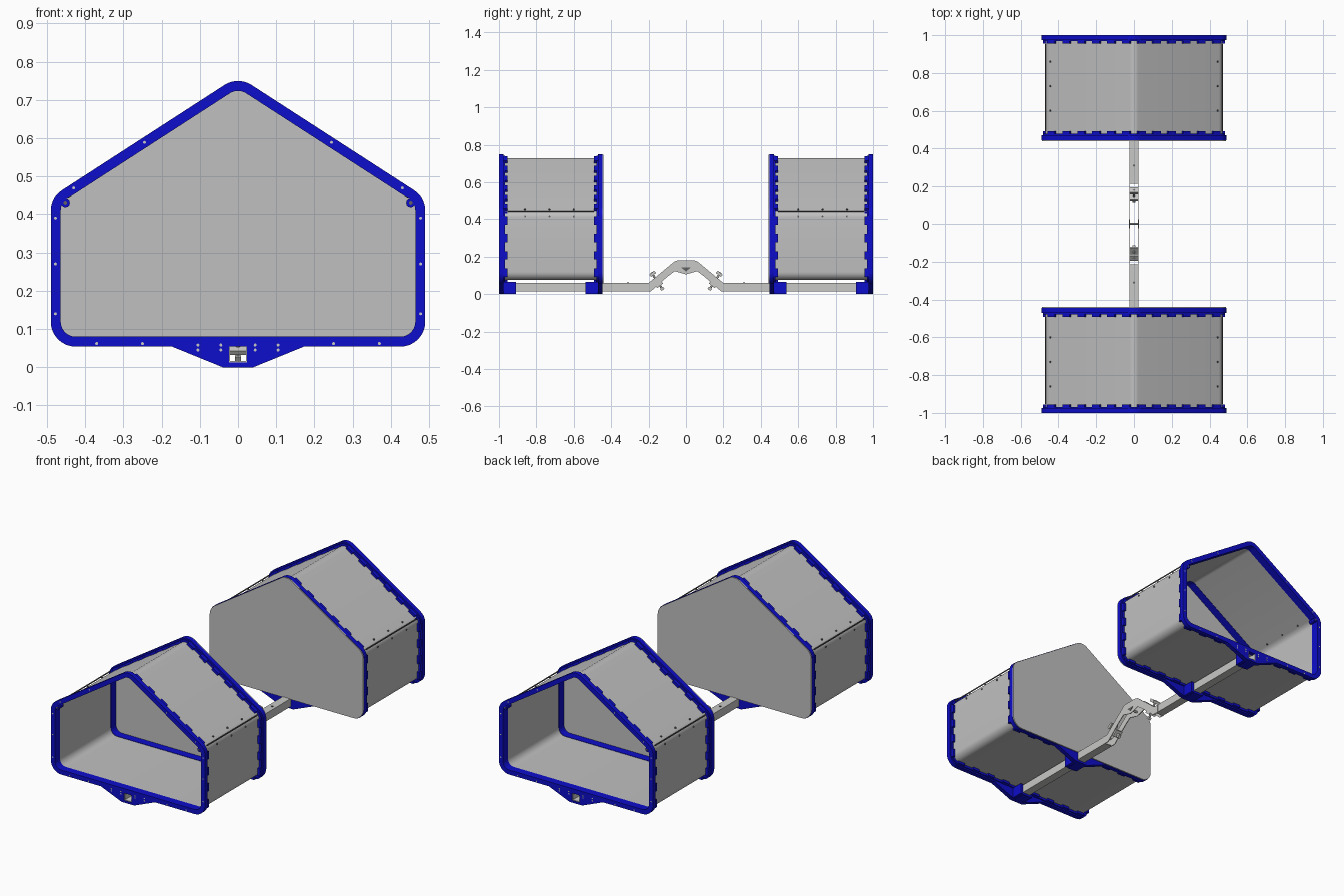
import bpy, bmesh, math
from mathutils import Matrix, Vector

if "Cube" in bpy.data.objects:
    bpy.data.objects.remove(bpy.data.objects["Cube"])


def material(name, rgb):
    m = bpy.data.materials.new(name)
    m.use_nodes = True
    m.diffuse_color = (*rgb, 1)
    m.node_tree.nodes["Principled BSDF"].inputs["Base Color"].default_value = (*rgb, 1)
    return m


BLUE = material("blue plastic", (0.004, 0.004, 0.6))
GREY = material("sheet grey", (0.53, 0.53, 0.53))
METAL = material("light metal", (0.58, 0.58, 0.57))
DARK = material("dark fastener", (0.12, 0.12, 0.12))
made = []


def finish(name, bm, mat):
    bmesh.ops.recalc_face_normals(bm, faces=bm.faces)
    me = bpy.data.meshes.new(name)
    bm.to_mesh(me)
    bm.free()
    me.materials.append(mat)
    ob = bpy.data.objects.new(name, me)
    bpy.context.collection.objects.link(ob)
    made.append(ob)
    return ob


def place(p, t, axis):
    return (p[0], t, p[1]) if axis == "Y" else (t, p[0], p[1])


def prism(name, pts, a, b, mat, axis="Y"):
    """Solid extrusion of an outline along an axis."""
    bm = bmesh.new()
    f = bm.faces.new([bm.verts.new(place(p, a, axis)) for p in pts])
    ext = bmesh.ops.extrude_face_region(bm, geom=[f])
    move = Vector(place((0, 0), b - a, axis))
    bmesh.ops.translate(bm, vec=move, verts=[v for v in ext["geom"] if isinstance(v, bmesh.types.BMVert)])
    return finish(name, bm, mat)


def ring(name, outer, inner, a, b, mat):
    """Hollow extrusion between two matching outlines along y."""
    bm = bmesh.new()
    loops = [[bm.verts.new((x, y, z)) for x, z in o]
             for o, y in ((outer, a), (outer, b), (inner, b), (inner, a))]
    n = len(outer)
    for k in range(4):
        p, q = loops[k], loops[(k + 1) % 4]
        for i in range(n):
            j = (i + 1) % n
            bm.faces.new((p[i], p[j], q[j], q[i]))
    return finish(name, bm, mat)


def boxes(name, items, mat):
    """Boxes given as (centre, size, matrix) joined into one object."""
    bm = bmesh.new()
    for c, s, rot in items:
        bmesh.ops.create_cube(bm, size=1, matrix=Matrix.Translation(c) @ rot @ Matrix.Diagonal((*s, 1)))
    return finish(name, bm, mat)


def rods(name, items, mat, segs=12):
    """Cylinders given as (start, end, radius) joined into one object."""
    bm = bmesh.new()
    for a, b, r in items:
        a, b = Vector(a), Vector(b)
        rot = (b - a).to_track_quat("Z", "Y").to_matrix().to_4x4()
        bmesh.ops.create_cone(bm, cap_ends=True, segments=segs, radius1=r, radius2=r,
                              depth=(b - a).length, matrix=Matrix.Translation((a + b) / 2) @ rot)
    return finish(name, bm, mat)


SLOPE = 0.646


def corners(d):
    apex = 0.762 - d * math.hypot(1, SLOPE)
    x, low = 0.49 - d, 0.054 + d
    eave = apex - SLOPE * x
    return [Vector(p) for p in ((-x, low), (x, low), (x, eave), (0, apex), (-x, eave))]


def house(d, segs=8):
    """Rounded house outline, inset by d."""
    c, pts, r = corners(d), [], 0.065 - d
    for i, p in enumerate(c):
        u, v = (c[i - 1] - p).normalized(), (c[(i + 1) % 5] - p).normalized()
        half = u.angle(v) / 2
        centre = p + (u + v).normalized() * r / math.sin(half)
        start = p + u * r / math.tan(half) - centre
        sweep = math.pi - 2 * half
        for k in range(segs + 1):
            t = sweep * k / segs
            pts.append((centre.x + start.x * math.cos(t) - start.y * math.sin(t),
                        centre.y + start.x * math.sin(t) + start.y * math.cos(t)))
    return pts


def square(x, low, high):
    return [(-x, low), (x, low), (x, high), (-x, high)]


I = Matrix.Identity(4)

for s, end in ((-1, "front"), (1, "rear")):
    # Sheet shell, open outward, closed inward
    ring(end + "_shell", house(0.021), house(0.024), s * 0.46, s * 0.985, GREY)
    prism(end + "_inner_panel", house(0.002), s * 0.44, s * 0.446, GREY)

    # Clamp frames with teeth, hitch tab and sleeve at both ends
    for part, y0, into in (("outer", 1.0, -1), ("inner", 0.446, 1)):
        name = f"{end}_{part}"
        y1, lip = y0 + into * 0.025, y0 + into * 0.045
        ring(name + "_frame", house(0), house(0.026), s * y0, s * y1, BLUE)
        ring(name + "_step", house(0.008), house(0.021), s * y1, s * (y1 + into * 0.007), BLUE)
        ring(name + "_inner_lip", house(0.024), house(0.026), s * y1, s * lip, BLUE)
        teeth, c = [], corners(0.014)
        for i, count in enumerate((9, 4, 6, 6, 4)):
            p, q = c[i], c[(i + 1) % 5]
            rot = Matrix.Rotation(-math.atan2(q.y - p.y, q.x - p.x), 4, "Y")
            for k in range(count):
                m = p.lerp(q, (k + 0.5) / count)
                if i == 0 and abs(m.x) < 0.04:
                    continue
                teeth.append(((m.x, s * (y1 + lip) / 2, m.y), (0.045, 0.021, 0.014), rot))
        boxes(name + "_teeth", teeth, BLUE)
        for m in (-1, 1):
            prism(name + "_tab", [(m * 0.18, 0.057), (m * 0.04, 0), (m * 0.024, 0), (m * 0.024, 0.057)],
                  s * y0, s * y1, BLUE)
        sleeve_y = s * (y0 + into * 0.045)
        boxes(name + "_sleeve",
              [((m * 0.032, sleeve_y, 0.033), (0.016, 0.09, 0.062), I) for m in (-1, 1)]
              + [((0, sleeve_y, 0.006), (0.048, 0.09, 0.012), I)], BLUE)

    # Eave bosses
    for m in (-1, 1):
        rods(end + "_eave_boss", [((m * 0.452, s * 0.955, 0.43), (m * 0.452, s * 0.998, 0.43), 0.012)], BLUE)
    rods(end + "_boss_screws", [((m * 0.452, s * 0.99, 0.43), (m * 0.452, s, 0.43), 0.005)
                                for m in (-1, 1)], DARK)

    # Seam where roof sheet meets the walls, with its screws
    boxes(end + "_seam", [((m * 0.469, s * 0.723, 0.441), (0.004, 0.46, 0.006), I) for m in (-1, 1)], DARK)
    screws = []
    for m in (-1, 1):
        for y in (0.6, 0.73, 0.86):
            screws.append(((m * 0.466, s * y, 0.415), (m * 0.472, s * y, 0.415), 0.005))
            screws.append(((m * 0.44, s * y, 0.445), (m * 0.446, s * y, 0.455), 0.005))
    rods(end + "_sheet_screws", screws, DARK)

    # Frame screws
    spots = [(0.478, 0.14), (0.478, 0.27), (0.478, 0.39), (0.25, 0.062), (0.37, 0.062),
             (0.105, 0.058), (0.105, 0.045), (0.045, 0.058), (0.045, 0.045), (0.245, 0.589), (0.43, 0.47)]
    rods(end + "_frame_screws", [((m * x, s * 0.99, z), (m * x, s * 1.001, z), 0.004)
                                 for x, z in spots for m in (-1, 1)], METAL)

    # Hollow square tow bar
    ring(end + "_tow_bar", square(0.024, 0.013, 0.059), square(0.021, 0.016, 0.056),
         s * 0.215, s * 0.998, METAL)
    rods(end + "_bar_bolt", [((0, s * 0.31, 0.058), (0, s * 0.31, 0.062), 0.006)], DARK)

    # Clamp bolt through the arched coupling
    tilt = Matrix.Rotation(-s * math.radians(39), 4, "X")
    rods(end + "_clamp_bolt", [((0, s * 0.185, 0.115), (0, s * 0.125, 0.025), 0.006)], METAL)
    boxes(end + "_clamp_blocks", [((0, s * 0.178, 0.108), (0.046, 0.034, 0.016), tilt),
                                  ((0, s * 0.142, 0.05), (0.042, 0.04, 0.014), tilt),
                                  ((0, s * 0.127, 0.028), (0.016, 0.02, 0.014), tilt)], METAL)

# Arched coupling: two side plates
half = [(0.23, 0.013), (0.23, 0.059), (0.2, 0.059), (0.06, 0.175), (0.04, 0.181)]
under = [(0, 0.105), (0.06, 0.122), (0.1, 0.092), (0.19, 0.013)]
arch = ([(-y, z) for y, z in reversed(half)] + half[::-1])
arch = half + [(-y, z) for y, z in half[::-1]] + [(-y, z) for y, z in under[::-1]] + under[1:]
for m, side in ((-1, "right"), (1, "left")):
    prism(side + "_coupling_plate", arch, m * 0.021, m * 0.025, METAL, "X")
    prism(side + "_coupling_mark", [(-0.025, 0.142), (0, 0.12), (0.025, 0.142)],
          m * 0.024, m * 0.027, DARK, "X")
rods("coupling_pivot", [((-0.024, 0, 0.13), (0.024, 0, 0.13), 0.006)], METAL)

# Smooth the rounded corners, keep hard edges
bpy.ops.object.select_all(action="DESELECT")
for ob in made:
    ob.select_set(True)
bpy.context.view_layer.objects.active = made[0]
bpy.ops.object.shade_smooth_by_angle(angle=math.radians(30))
